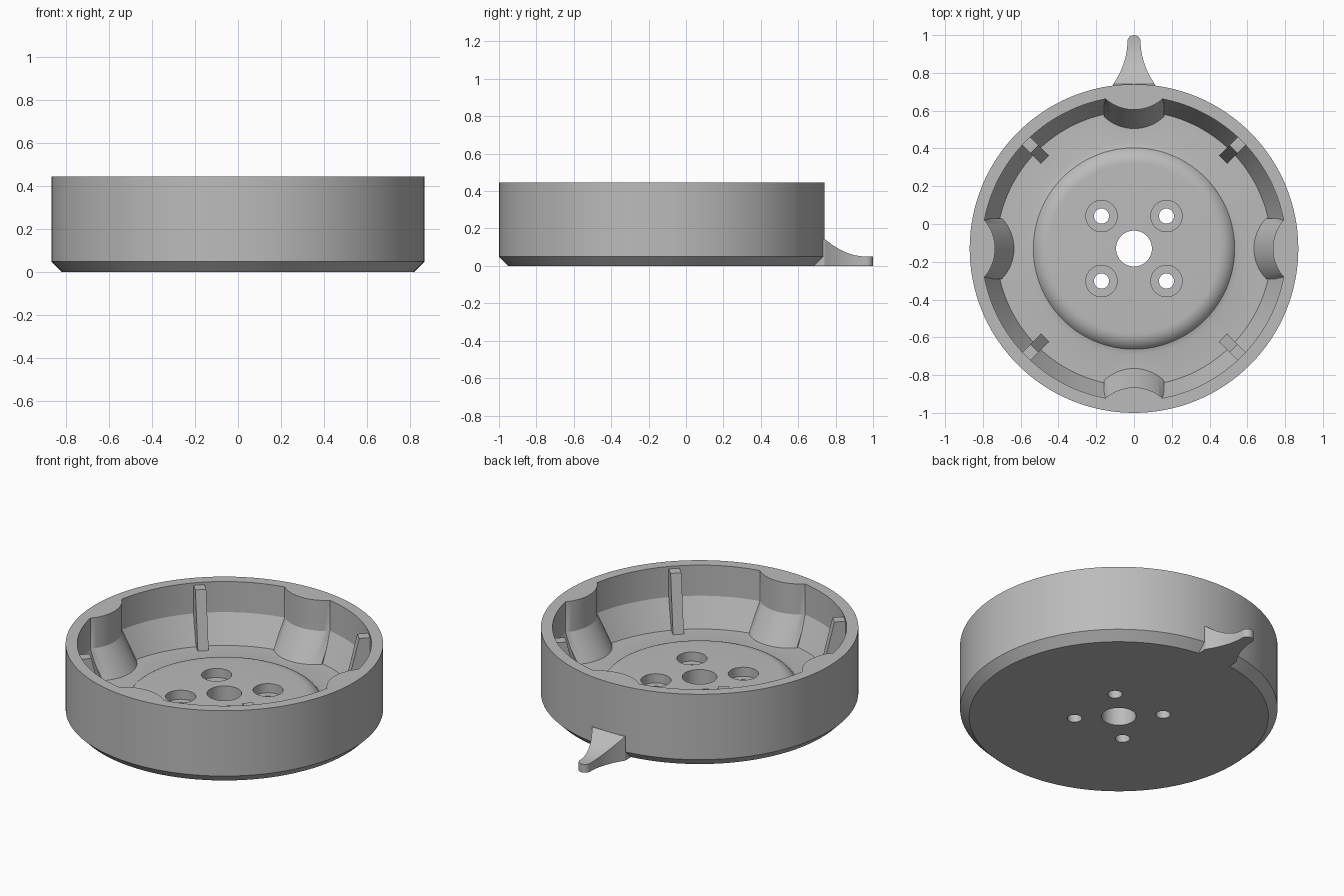
import bpy, bmesh, math
from mathutils import Matrix

CENTRE = Matrix.Translation((0, -0.13, 0))   # axis of the round dish
HEIGHT, FLOOR, BOSS = 0.445, 0.095, 0.145

if "Cube" in bpy.data.objects:
    bpy.data.objects.remove(bpy.data.objects["Cube"])

grey = bpy.data.materials.new("plain grey")
grey.use_nodes = True
grey.diffuse_color = (0.5, 0.5, 0.5, 1)
grey.node_tree.nodes["Principled BSDF"].inputs["Base Color"].default_value = (0.5, 0.5, 0.5, 1)


def loft(name, rings, matrix=CENTRE, closed=False):
    """Skin a list of equal-length point rings; cap the ends or close the loop."""
    bm = bmesh.new()
    rows = [[bm.verts.new(p) for p in ring] for ring in rings]
    n = len(rows[0])
    for i in range(len(rows) if closed else len(rows) - 1):
        a, b = rows[i], rows[(i + 1) % len(rows)]
        for j in range(n):
            k = (j + 1) % n
            bm.faces.new((a[j], a[k], b[k], b[j]))
    if not closed:
        bm.faces.new(rows[0])
        bm.faces.new(rows[-1])
    bmesh.ops.recalc_face_normals(bm, faces=bm.faces)
    mesh = bpy.data.meshes.new(name)
    bm.to_mesh(mesh)
    bm.free()
    mesh.transform(matrix)
    mesh.materials.append(grey)
    obj = bpy.data.objects.new(name, mesh)
    bpy.context.collection.objects.link(obj)
    return obj


def circle(r, z, n=48, x=0, y=0):
    return [(x + r * math.cos(math.tau * i / n), y + r * math.sin(math.tau * i / n), z)
            for i in range(n)]


def combine(target, tool, operation):
    """Apply a boolean and discard the tool."""
    mod = target.modifiers.new(operation, "BOOLEAN")
    mod.operation, mod.solver, mod.object = operation, "EXACT", tool
    bpy.context.view_layer.objects.active = target
    bpy.ops.object.modifier_apply(modifier=mod.name)
    bpy.data.objects.remove(tool)


# Dish: turned profile with chamfered foot, sloped inner wall and rounded boss
profile = [(0.095, 0), (0.82, 0), (0.87, 0.05), (0.87, HEIGHT), (0.806, HEIGHT),
           (0.806, 0.26), (0.728, FLOOR), (0.56, FLOOR), (0.545, 0.098)]
arc, radius = math.radians(56), 0.1
for i in range(9):
    a = arc * (1 - i / 8)
    profile.append((0.45 + radius * math.sin(a), BOSS - radius * (1 - math.cos(a))))
profile.append((0.095, BOSS))
dish = loft("dish", [circle(r, z, 128) for r, z in profile], closed=True)

# Rounded inner pillars and narrow sloped ribs, four of each
bulge, half = 0.23, 0.16
swing = math.asin(half / bulge)
for q in range(4):
    rings = []
    for z, centre in ((0.07, 0.85), (0.26, 0.965), (HEIGHT, 0.965)):
        ring = [(0.835, -half, z), (0.835, half, z)]
        for i in range(17):
            a = swing * (1 - i / 8)
            ring.append((centre - bulge * math.cos(a), bulge * math.sin(a), z))
        rings.append(ring)
    turn = Matrix.Rotation(q * math.pi / 2, 4, "Z")
    combine(dish, loft("pillar", rings, CENTRE @ turn), "UNION")

    side = [(0.83, 0.43), (0.745, 0.43), (0.661, 0.07), (0.83, 0.07)]
    rings = [[(r, w, z) for r, z in side] for w in (-0.03, 0.03)]
    turn = Matrix.Rotation((q + 0.5) * math.pi / 2, 4, "Z")
    combine(dish, loft("rib", rings, CENTRE @ turn), "UNION")

# Four counterbored screw holes in the boss
for sx in (-1, 1):
    for sy in (-1, 1):
        for r, low in ((0.083, 0.09), (0.04, -0.1)):
            rings = [circle(r, z, 40, sx * 0.172, sy * 0.172) for z in (low, 0.3)]
            combine(dish, loft("drill", rings), "DIFFERENCE")

# Pointer at the back: flared root, concave top, round tip
tip_r, start, tip_y = 0.035, 0.74, 0.965
stations = [0.68] + [start + (tip_y - start) * i / 12 for i in range(13)]
stations += [tip_y + tip_r * math.sin(math.radians(a)) for a in range(15, 90, 15)]
stations.append(tip_y + tip_r * 0.9999)
rings = []
for y in stations:
    t = min(max((y - start) / (tip_y - start), 0), 1)
    w = tip_r + 0.075 * (1 - t) ** 2
    if y > tip_y:
        w = math.sqrt(tip_r ** 2 - (y - tip_y) ** 2)
    top = 0.05 + 0.095 * (1 - t) ** 2
    rings.append([(-w, y, 0), (w, y, 0), (w, y, top), (-w, y, top)])
pointer = loft("pointer", rings, Matrix.Identity(4))

# Smooth the curved surfaces, keep the machined edges sharp
for obj in (dish, pointer):
    bpy.ops.object.select_all(action="DESELECT")
    obj.select_set(True)
    bpy.context.view_layer.objects.active = obj
    bpy.ops.object.shade_smooth_by_angle(angle=math.radians(25))
